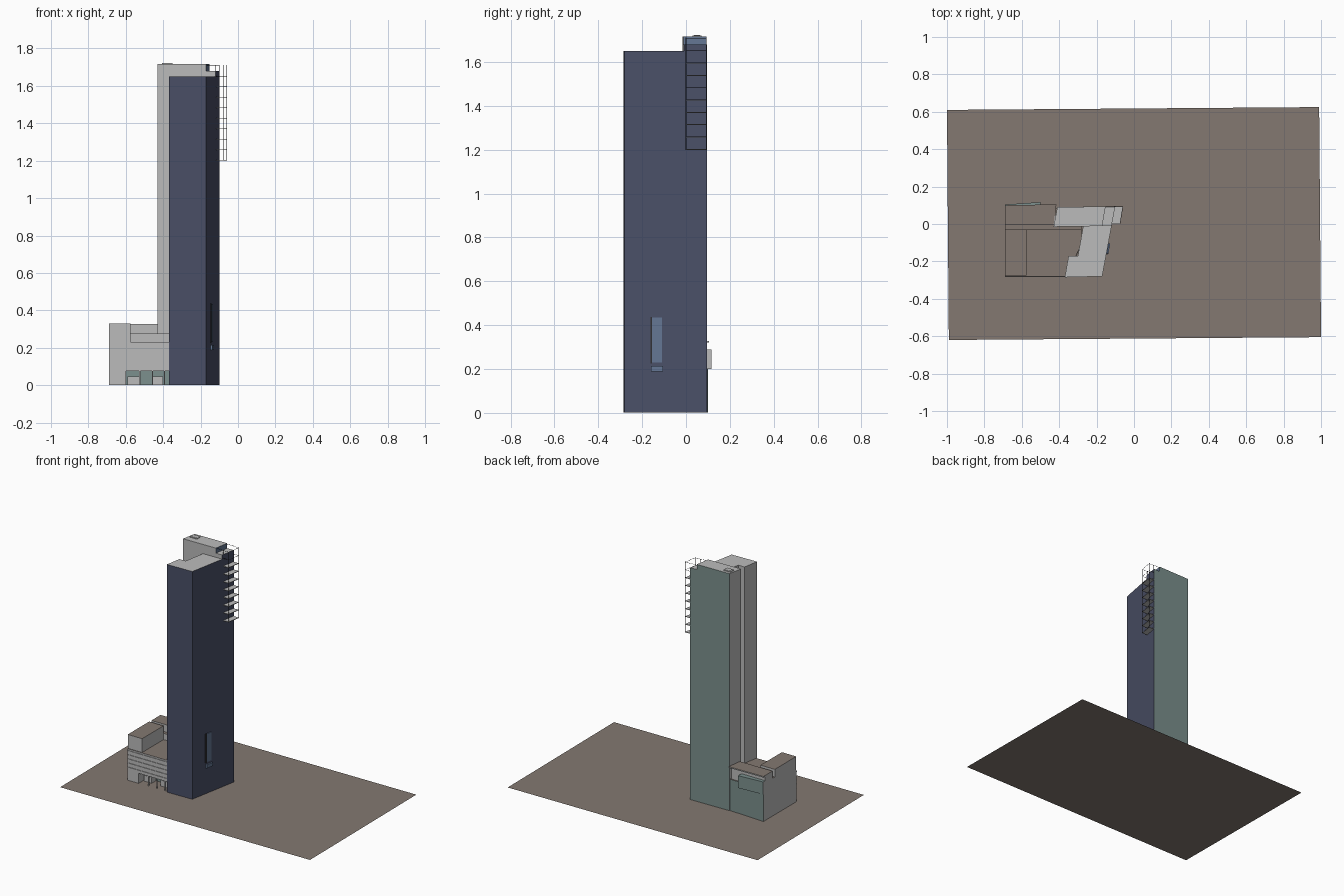
import bpy, bmesh
from mathutils import Vector

cube = bpy.data.objects.get("Cube")
if cube:
    bpy.data.objects.remove(cube)


def material(name, rgb):
    m = bpy.data.materials.new(name)
    m.use_nodes = True
    m.diffuse_color = (*rgb, 1)
    m.node_tree.nodes["Principled BSDF"].inputs["Base Color"].default_value = (*rgb, 1)
    return m


GREY = material("light_grey", (0.50, 0.50, 0.50))
BROWN = material("warm_brown", (0.23, 0.19, 0.165))
NAVY = material("navy_cladding", (0.068, 0.079, 0.135))
TEAL = material("teal_grey", (0.20, 0.28, 0.27))
BLUE = material("blue_glass", (0.125, 0.18, 0.29))
DARK = material("dark_metal", (0.03, 0.03, 0.035))


def prism(name, points, z0, z1, base=GREY, **sides):
    """Extruded footprint; sides may recolour faces: top, front, back, right."""
    bm = bmesh.new()
    floor = bm.faces.new([bm.verts.new((x, y, z0)) for x, y in points])
    if z1 > z0:
        new = bmesh.ops.extrude_face_region(bm, geom=[floor])["geom"]
        top = [v for v in new if isinstance(v, bmesh.types.BMVert)]
        bmesh.ops.translate(bm, verts=top, vec=(0, 0, z1 - z0))
        bmesh.ops.recalc_face_normals(bm, faces=bm.faces)
    mats = [base] + list(sides.values())
    slot = {key: i + 1 for i, key in enumerate(sides)}
    for f in bm.faces:
        n = f.normal
        if abs(n.z) > 0.5:
            key = "top" if n.z > 0 else "under"
        elif abs(n.x) > abs(n.y):
            key = "right" if n.x > 0 else "left"
        else:
            key = "back" if n.y > 0 else "front"
        f.material_index = slot.get(key, 0)
    mesh = bpy.data.meshes.new(name)
    bm.to_mesh(mesh)
    bm.free()
    for m in mats:
        mesh.materials.append(m)
    obj = bpy.data.objects.new(name, mesh)
    bpy.context.collection.objects.link(obj)
    return obj


def box(name, x0, x1, y0, y1, z0, z1, base=GREY, **sides):
    return prism(name, [(x0, y0), (x1, y0), (x1, y1), (x0, y1)], z0, z1, base, **sides)


def rod(name, a, b, r=0.0012):
    curve = bpy.data.curves.new(name, "CURVE")
    curve.dimensions = "3D"
    curve.bevel_depth = r
    curve.bevel_resolution = 0
    curve.use_fill_caps = True
    s = curve.splines.new("POLY")
    s.points.add(1)
    s.points[0].co = (*a, 1)
    s.points[1].co = (*b, 1)
    curve.materials.append(DARK)
    bpy.context.collection.objects.link(bpy.data.objects.new(name, curve))


# Ground sheet
prism("ground", [(-0.99, -0.62), (1, -0.605), (0.99, 0.625), (-1, 0.61)], 0, 0, BROWN)
G = 0.002

# Front tower with stepped rear-left side
prism("front_tower", [(-0.37, -0.285), (-0.17, -0.28), (-0.118, -0.002), (-0.27, -0.002),
                      (-0.30, -0.17), (-0.35, -0.17)], G, 1.65,
      front=NAVY, right=NAVY)

# Rear tower and its roof storey
prism("rear_tower", [(-0.43, -0.015), (-0.12, -0.01), (-0.10, 0.095), (-0.41, 0.09)],
      G, 1.68, right=NAVY, back=TEAL)
prism("roof_storey", [(-0.43, -0.015), (-0.17, -0.011), (-0.152, 0.094), (-0.41, 0.09)],
      1.68, 1.717, right=BLUE, back=TEAL)
box("roof_hatch", -0.405, -0.35, 0.03, 0.07, 1.717, 1.722)
box("roof_hatch_panel", -0.395, -0.36, 0.037, 0.063, 1.722, 1.723, GREY)

# Projecting windows on the slanted right wall


def wall_x(y):
    return -0.17 + 0.187 * (y + 0.28)


def wall_box(name, y0, y1, z0, z1, depth, base, **sides):
    prism(name, [(wall_x(y0) - 0.01, y0), (wall_x(y0) + depth, y0),
                 (wall_x(y1) + depth, y1), (wall_x(y1) - 0.01, y1)], z0, z1, base, **sides)


wall_box("tall_window", -0.155, -0.11, 0.23, 0.435, 0.004, BLUE)
wall_box("tall_window_jamb", -0.163, -0.155, 0.225, 0.437, 0.006, DARK)
wall_box("low_window", -0.16, -0.105, 0.188, 0.214, 0.01, BLUE)

# Corner balconies and their slender frame
inner_front, outer_front = (-0.119, 0.0), (-0.075, 0.0)
outer_back, inner_back = (-0.06, 0.093), (-0.101, 0.093)
for i in range(8):
    z = 1.2 + 0.0562 * i
    prism("balcony_slab", [inner_front, outer_front, outer_back, inner_back], z, z + 0.004)
for i in range(10):
    z = 1.203 + 0.0562 * i
    rod("balcony_rail", (*outer_front, z), (*outer_back, z))
    if i > 7:
        rod("balcony_rail_back", (*outer_back, z), (*inner_back, z))
        rod("balcony_rail_front", (*outer_front, z), (*inner_front, z))
for p in (outer_front, outer_back):
    rod("balcony_post", (*p, 1.2), (*p, 1.711))
for p, q in ((inner_front, (-0.165, 0.0)), (inner_back, (-0.152, 0.093))):
    rod("roof_post", (*p, 1.68), (*p, 1.711))
    rod("roof_rail", (*p, 1.711), (*q, 1.711))

# Podium: recessed ground floor, main body and terrace
prism("podium_ground_floor", [(-0.69, -0.18), (-0.31, -0.18), (-0.28, -0.1), (-0.28, 0),
                              (-0.40, 0.085), (-0.69, 0.1)], G, 0.075, front=TEAL, back=TEAL)
box("podium_left_wall", -0.69, -0.6, -0.28, -0.17, G, 0.075)
prism("podium_body", [(-0.69, -0.28), (-0.36, -0.28), (-0.305, -0.16), (-0.28, -0.1),
                      (-0.28, 0), (-0.40, 0.085), (-0.69, 0.1)], 0.075, 0.23,
      top=BROWN, back=TEAL)
for i in range(5):
    z = 0.095 + 0.03 * i
    box("front_ledge", -0.69, -0.365, -0.284, -0.278, z, z + 0.004)

# Entrance boxes and columns
for x0, x1 in ((-0.59, -0.53), (-0.46, -0.40)):
    box("entrance_box", x0, x1, -0.23, -0.18, G, 0.045)
for x in (-0.525, -0.458, -0.392):
    box("entrance_column", x - 0.003, x + 0.003, -0.275, -0.269, G, 0.075)

# Upper podium volumes
box("front_left_block", -0.69, -0.575, -0.275, -0.03, 0.23, 0.33, top=BROWN)
box("link_block", -0.69, -0.28, -0.03, -0.004, 0.23, 0.275, top=BROWN)
box("rear_left_block", -0.69, -0.42, -0.004, 0.08, 0.23, 0.32)
prism("rear_roof_slab", [(-0.69, -0.004), (-0.43, -0.004), (-0.415, 0.105), (-0.69, 0.10)],
      0.32, 0.328, top=BROWN)

# Rear bay
prism("rear_bay", [(-0.69, 0.07), (-0.50, 0.07), (-0.50, 0.117), (-0.69, 0.104)],
      0.20, 0.29, back=TEAL, top=TEAL)
